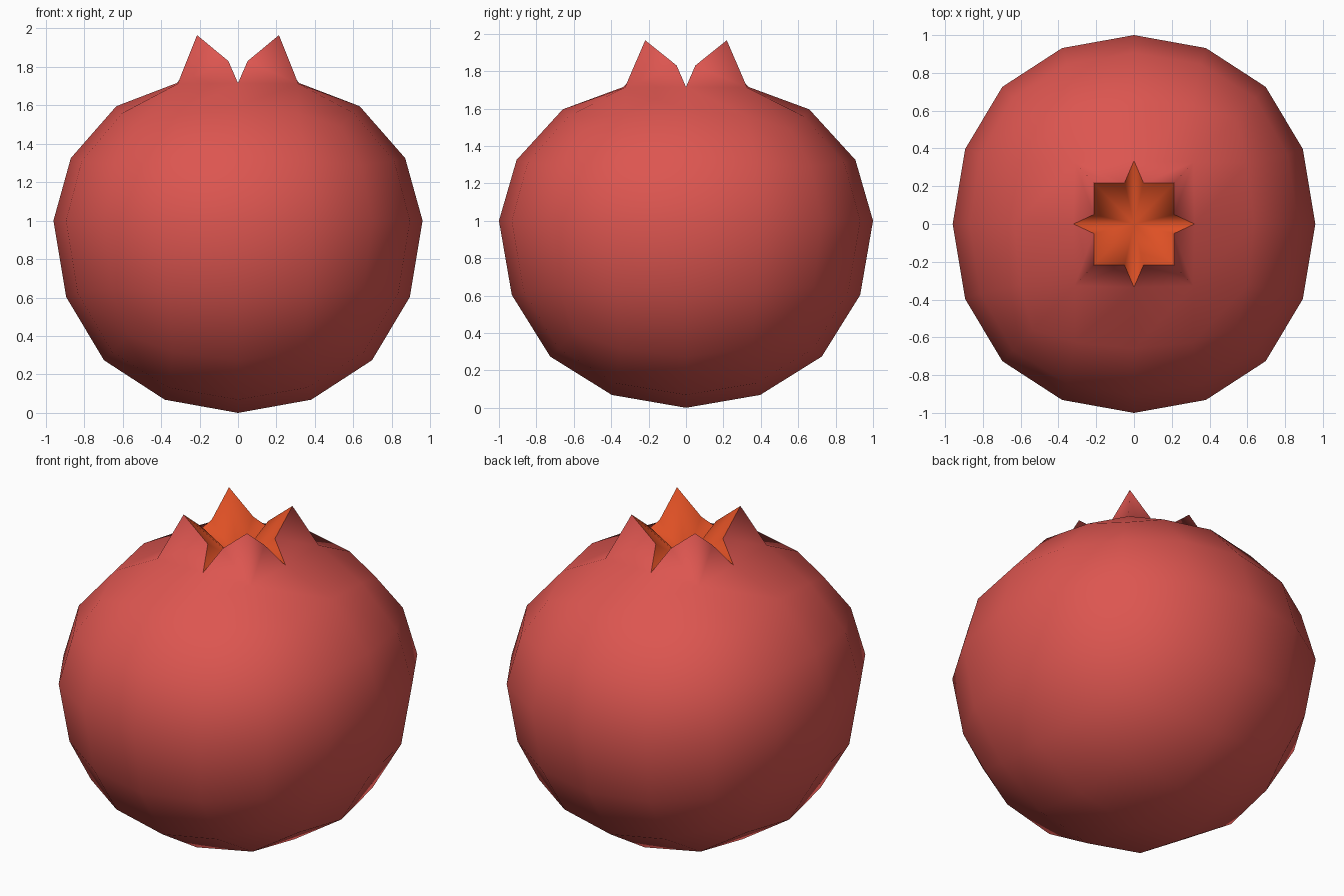
import bpy, bmesh

if "Cube" in bpy.data.objects:
    bpy.data.objects.remove(bpy.data.objects["Cube"])


def material(name, color):
    m = bpy.data.materials.new(name)
    m.diffuse_color = (*color, 1)
    m.use_nodes = True
    m.node_tree.nodes["Principled BSDF"].inputs["Base Color"].default_value = m.diffuse_color
    return m


# Rounded body: a cube smoothed twice
bpy.ops.mesh.primitive_cube_add(size=2)
fruit = bpy.context.object
fruit.name = "fruit_with_crown"
sub = fruit.modifiers.new("round", "SUBSURF")
sub.levels = 2
bpy.ops.object.modifier_apply(modifier=sub.name)

bm = bmesh.new()
bm.from_mesh(fruit.data)
radius = max(v.co.z for v in bm.verts)
for v in bm.verts:
    v.co /= radius
    x, y, z = v.co
    taper = 1
    if z > 0.01:                      # flatten and narrow the upper half
        taper = 1 - 0.175 * z * z
        z *= 0.82
    v.co = (x * 0.96 * taper, y * taper, z + 1)

# Open the top: the eight vertices round the pole become the crown's base
pole = max(bm.verts, key=lambda v: v.co.z)


def sign(a):
    return 0 if abs(a) < 0.01 else (1 if a > 0 else -1)


ring = {(sign(v.co.x), sign(v.co.y)): v
        for f in pole.link_faces for v in f.verts if v is not pole}
bmesh.ops.delete(bm, geom=[pole], context="VERTS")
for (sx, sy), v in ring.items():
    if sx == 0 or sy == 0:
        v.co = (0.32 * sx, 0.335 * sy, 1.715)

# Four pointed sepals, each with a red outside and an orange lining
center = bm.verts.new((0, 0, 1.66))
for sx in (-1, 1):
    for sy in (-1, 1):
        tip = bm.verts.new((0.213 * sx, 0.218 * sy, 1.965))
        side_y = bm.verts.new((0.05 * sx, 0.218 * sy, 1.83))
        side_x = bm.verts.new((0.213 * sx, 0.05 * sy, 1.83))
        rim = [ring[0, sy], side_y, tip, side_x, ring[sx, 0]]
        for a, b in zip(rim, rim[1:]):
            bm.faces.new((ring[sx, sy], a, b))
            bm.faces.new((center, a, b)).material_index = 1

bmesh.ops.recalc_face_normals(bm, faces=bm.faces)
for f in bm.faces:
    f.smooth = True
for e in bm.edges:                    # crisp rim between skin and lining
    if len({f.material_index for f in e.link_faces}) > 1:
        e.smooth = False
bm.to_mesh(fruit.data)
bm.free()

fruit.data.materials.clear()
fruit.data.materials.append(material("red_skin", (0.72, 0.092, 0.08)))
fruit.data.materials.append(material("orange_lining", (0.73, 0.08, 0.018)))
# keep lining indices after filling the slots
for p in fruit.data.polygons:
    inside = any((fruit.data.vertices[i].co.xy.length < 0.01
                  and fruit.data.vertices[i].co.z > 1) for i in p.vertices)
    p.material_index = 1 if inside else 0
